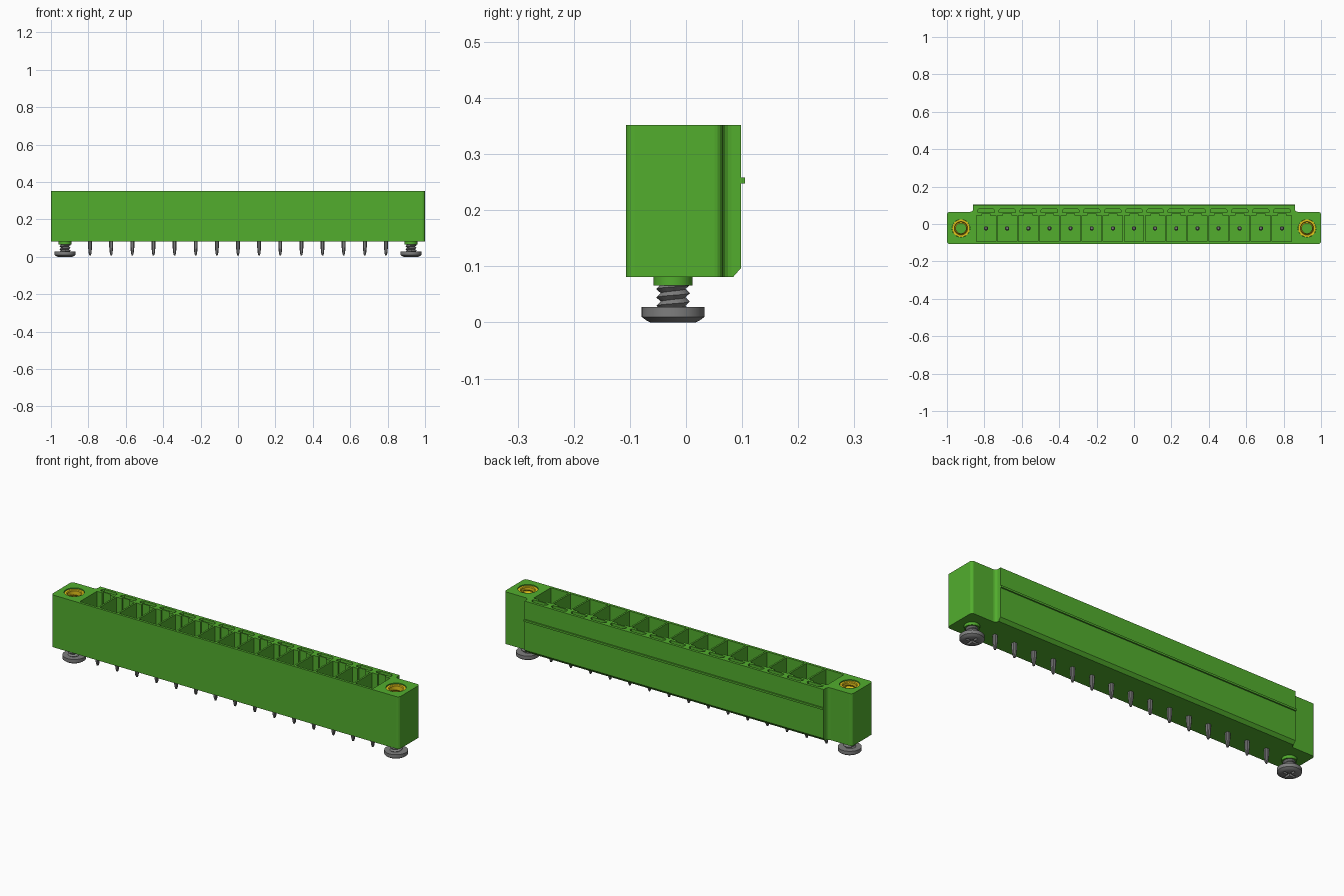
import bpy, bmesh, math
from math import sin, cos, pi, radians

old = bpy.data.objects.get("Cube")
if old:
    bpy.data.objects.remove(old, do_unlink=True)


def material(name, rgb, metallic=0.0):
    m = bpy.data.materials.new(name)
    m.use_nodes = True
    m.diffuse_color = (*rgb, 1)
    b = m.node_tree.nodes["Principled BSDF"]
    b.inputs["Base Color"].default_value = (*rgb, 1)
    b.inputs["Roughness"].default_value = 0.5
    b.inputs["Metallic"].default_value = metallic
    return m


GREEN = material("green plastic", (0.085, 0.42, 0.027))
GREY = material("grey metal", (0.21, 0.21, 0.21))
GOLD = material("yellow brass", (0.78, 0.55, 0.01))

# Main dimensions
COUNT, PITCH = 15, 0.113
Z0, Z1 = 0.081, 0.352
AXIS_Y = -0.023
SCREW_X = 0.925
slots_x = [(i - (COUNT - 1) / 2) * PITCH for i in range(COUNT)]


def finish(bm, name, mat, smooth=False):
    bmesh.ops.recalc_face_normals(bm, faces=bm.faces)
    me = bpy.data.meshes.new(name)
    bm.to_mesh(me)
    bm.free()
    me.materials.append(mat)
    ob = bpy.data.objects.new(name, me)
    bpy.context.collection.objects.link(ob)
    if smooth:
        bpy.ops.object.select_all(action='DESELECT')
        ob.select_set(True)
        bpy.context.view_layer.objects.active = ob
        bpy.ops.object.shade_smooth_by_angle(angle=radians(35))
    return ob


def prism(bm, pts, z0, z1):
    """Extrude a closed xy outline from z0 to z1."""
    low = [bm.verts.new((x, y, z0)) for x, y in pts]
    top = [bm.verts.new((x, y, z1)) for x, y in pts]
    bm.faces.new(low[::-1])
    bm.faces.new(top)
    n = len(pts)
    for i in range(n):
        j = (i + 1) % n
        bm.faces.new((low[i], low[j], top[j], top[i]))


def arc(cx, cy, r, a0, a1, n=4):
    return [(cx + r * cos(radians(a0 + (a1 - a0) * i / n)),
             cy + r * sin(radians(a0 + (a1 - a0) * i / n))) for i in range(n + 1)]


def rect(x0, x1, y0, y1):
    return [(x0, y0), (x1, y0), (x1, y1), (x0, y1)]


def lathe(bm, profile, cx, cy, n=40):
    """Spin an (r, z) profile about a vertical axis."""
    vs = [bm.verts.new((cx + r, cy, z)) for r, z in profile]
    es = [bm.edges.new(p) for p in zip(vs, vs[1:])]
    bmesh.ops.spin(bm, geom=vs + es, cent=(cx, cy, 0), axis=(0, 0, 1),
                   angle=2 * pi, steps=n, use_duplicate=False)
    bmesh.ops.remove_doubles(bm, verts=bm.verts, dist=1e-5)


def thread(bm, cx, r_core, r_crest, z0, pitch, rows, n=24):
    """Helical V thread: rows alternate between core and crest radius."""
    g = [[bm.verts.new((cx + (r_crest if k % 2 else r_core) * cos(2 * pi * i / n),
                        AXIS_Y + (r_crest if k % 2 else r_core) * sin(2 * pi * i / n),
                        z0 + pitch * (k / 2 + i / n))) for i in range(n)]
         for k in range(rows)]
    for k in range(rows - 1):
        for i in range(n):
            if i < n - 1:
                bm.faces.new((g[k][i], g[k][i + 1], g[k + 1][i + 1], g[k + 1][i]))
            elif k + 3 < rows:
                bm.faces.new((g[k][i], g[k + 2][0], g[k + 3][0], g[k + 1][i]))


def cut(ob, bm):
    """Subtract a mesh from an object, then drop the cutter."""
    cutter = finish(bm, "cutter", GREEN)
    cutter.hide_render = True
    mod = ob.modifiers.new("cut", 'BOOLEAN')
    mod.operation, mod.solver, mod.object = 'DIFFERENCE', 'EXACT', cutter
    bpy.context.view_layer.objects.active = ob
    bpy.ops.object.modifier_apply(modifier=mod.name)
    bpy.data.objects.remove(cutter, do_unlink=True)


# Housing: rounded end ears, with a deeper middle section
half = (arc(0.985, -0.092, 0.015, -90, 0) + arc(0.986, 0.051, 0.014, 0, 90)
        + arc(0.876, 0.081, 0.016, 270, 180) + [(0.86, 0.098)])
bm = bmesh.new()
prism(bm, half + [(-x, y) for x, y in reversed(half)], Z0, Z1)
housing = finish(bm, "housing", GREEN)

# Pockets with a rear notch, coding slots and insert holes
bm = bmesh.new()
for x in slots_x:
    w, k = 0.052, 0.022
    prism(bm, [(x - w, -0.094), (x + w, -0.094), (x + w, 0.046), (x + k, 0.046),
               (x + k, 0.055), (x - k, 0.055), (x - k, 0.046), (x - w, 0.046)], 0.13, 0.4)
    prism(bm, [(x - 0.044, 0.062), (x + 0.044, 0.062), (x + 0.044, 0.074),
               (x + 0.034, 0.084), (x - 0.034, 0.084), (x - 0.044, 0.074)], 0.28, 0.4)
for s in (-1, 1):
    prism(bm, arc(s * SCREW_X, AXIS_Y, 0.048, 0, 351, 39), 0.2, 0.4)
cut(housing, bm)

# Chamfer along the lower rear edge
bm = bmesh.new()
ends = [[bm.verts.new((x, y, z)) for y, z in ((0.081, 0.0776), (0.12, 0.0776), (0.12, 0.1221))]
        for x in (-1.1, 1.1)]
bm.faces.new(ends[0])
bm.faces.new(ends[1][::-1])
for i in range(3):
    j = (i + 1) % 3
    bm.faces.new((ends[0][i], ends[1][i], ends[1][j], ends[0][j]))
cut(housing, bm)

# Thin latch rib along the back
bm = bmesh.new()
prism(bm, rect(-0.86, 0.86, 0.095, 0.105), 0.248, 0.258)
finish(bm, "latch_rib", GREEN)

# Contact pins: chamfered square bars, tapered at the lower end
bm = bmesh.new()
for x in slots_x:
    rings = []
    for z, r in ((0.008, 0.004), (0.018, 0.007), (0.05, 0.0105), (0.29, 0.0105), (0.3, 0.006)):
        c = r * 0.55
        pts = [(r, -c), (r, c), (c, r), (-c, r), (-r, c), (-r, -c), (-c, -r), (c, -r)]
        rings.append([bm.verts.new((x + a, AXIS_Y + b, z)) for a, b in pts])
    bm.faces.new(rings[0][::-1])
    bm.faces.new(rings[-1])
    for a, b in zip(rings, rings[1:]):
        for i in range(8):
            j = (i + 1) % 8
            bm.faces.new((a[i], a[j], b[j], b[i]))
finish(bm, "contact_pins", GREY)

# Mounting hardware at both ends
for side, s in (("left", 1), ("right", -1)):
    cx = s * SCREW_X
    # Spacer collar under the ear
    bm = bmesh.new()
    lathe(bm, [(0, 0.066), (0.035, 0.066), (0.035, 0.085), (0, 0.085)], cx, AXIS_Y)
    finish(bm, side + "_collar", GREEN, True)

    # Screw head with a cross recess underneath
    bm = bmesh.new()
    lathe(bm, [(0, 0), (0.040, 0), (0.048, 0.004), (0.056, 0.010),
               (0.056, 0.028), (0, 0.028)], cx, AXIS_Y)
    head = finish(bm, side + "_screw_head", GREY, True)
    a, b = 0.034, 0.006
    bm = bmesh.new()
    prism(bm, [(cx + x, AXIS_Y + y) for x, y in
               ((a, -b), (a, b), (b, b), (b, a), (-b, a), (-b, b),
                (-a, b), (-a, -b), (-b, -b), (-b, -a), (b, -a), (b, -b))], -0.02, 0.012)
    cut(head, bm)

    # Threaded shank
    bm = bmesh.new()
    thread(bm, cx, 0.022, 0.030, 0.011, 0.015, 10)
    finish(bm, side + "_screw_thread", GREY)

    # Brass insert with its inner thread
    bm = bmesh.new()
    lathe(bm, [(0.047, 0.2), (0.047, 0.347), (0.036, 0.347), (0.033, 0.343),
               (0.033, 0.2), (0.047, 0.2)], cx, AXIS_Y)
    finish(bm, side + "_insert", GOLD, True)
    bm = bmesh.new()
    thread(bm, cx, 0.0335, 0.027, 0.2, 0.016, 16)
    ob = finish(bm, side + "_insert_thread", GOLD)
    ob.data.flip_normals()
